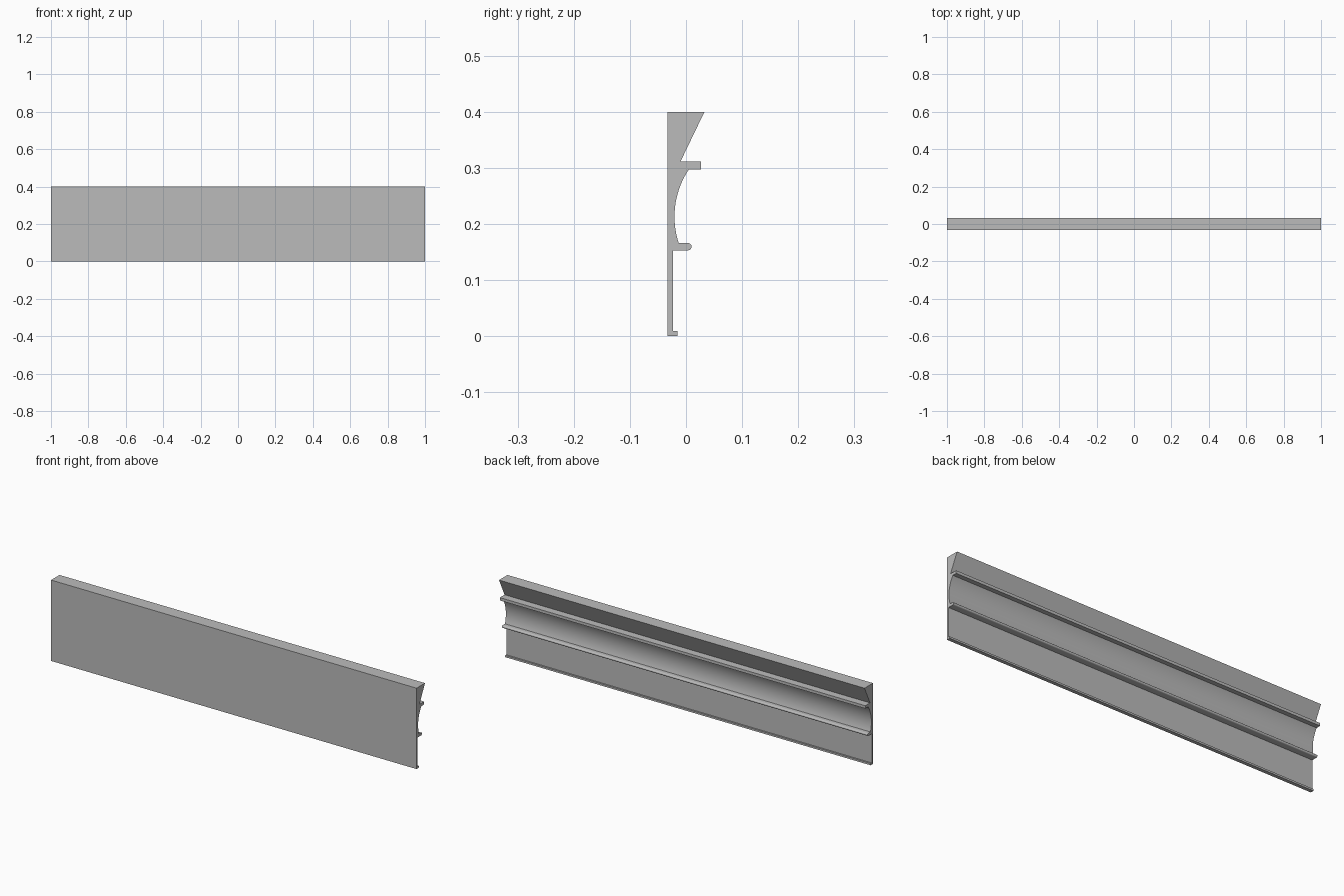
import bpy
import bmesh
import math

cube = bpy.data.objects.get("Cube")
if cube:
    bpy.data.objects.remove(cube, do_unlink=True)

HALF_LENGTH = 1.0
FRONT = -0.033


def arc(cy, cz, radius, start, end, steps):
    """Points (y, z) along an arc, angles in degrees."""
    angles = [math.radians(start + (end - start) * i / steps) for i in range(steps + 1)]
    return [(cy + radius * math.cos(a), cz + radius * math.sin(a)) for a in angles]


# Cross-section of the moulding, from the top edge down its back
profile = [(FRONT, 0.4), (0.033, 0.4)]
# Sloping crown and square shelf
profile += [(-0.01, 0.311), (0.027, 0.311), (0.027, 0.297)]
# Concave cove
profile += arc(0.1315, 0.213, 0.152, 146.5, 198, 20)
# Rounded bead
profile += arc(0.0035, 0.1595, 0.0065, 90, -90, 10)
# Flat board and bottom lip
profile += [(-0.0235, 0.153), (-0.0235, 0.009), (-0.0155, 0.009), (-0.0155, 0), (FRONT, 0)]

# Extrude the section along x
bm = bmesh.new()
section = bm.faces.new([bm.verts.new((-HALF_LENGTH, y, z)) for y, z in profile])
extruded = bmesh.ops.extrude_face_region(bm, geom=[section], use_keep_orig=True)
end_verts = [v for v in extruded["geom"] if isinstance(v, bmesh.types.BMVert)]
bmesh.ops.translate(bm, verts=end_verts, vec=(2 * HALF_LENGTH, 0, 0))
bmesh.ops.recalc_face_normals(bm, faces=bm.faces)

mesh = bpy.data.meshes.new("cornice_moulding")
bm.to_mesh(mesh)
bm.free()
moulding = bpy.data.objects.new("cornice_moulding", mesh)
bpy.context.collection.objects.link(moulding)

# Plain grey finish
grey = bpy.data.materials.new("plain_grey")
grey.use_nodes = True
colour = (0.5, 0.5, 0.5, 1)
grey.diffuse_color = colour
grey.node_tree.nodes["Principled BSDF"].inputs["Base Color"].default_value = colour
mesh.materials.append(grey)

# Smooth cove and bead, crisp corners
bpy.context.view_layer.objects.active = moulding
moulding.select_set(True)
bpy.ops.object.shade_smooth_by_angle(angle=math.radians(30))
